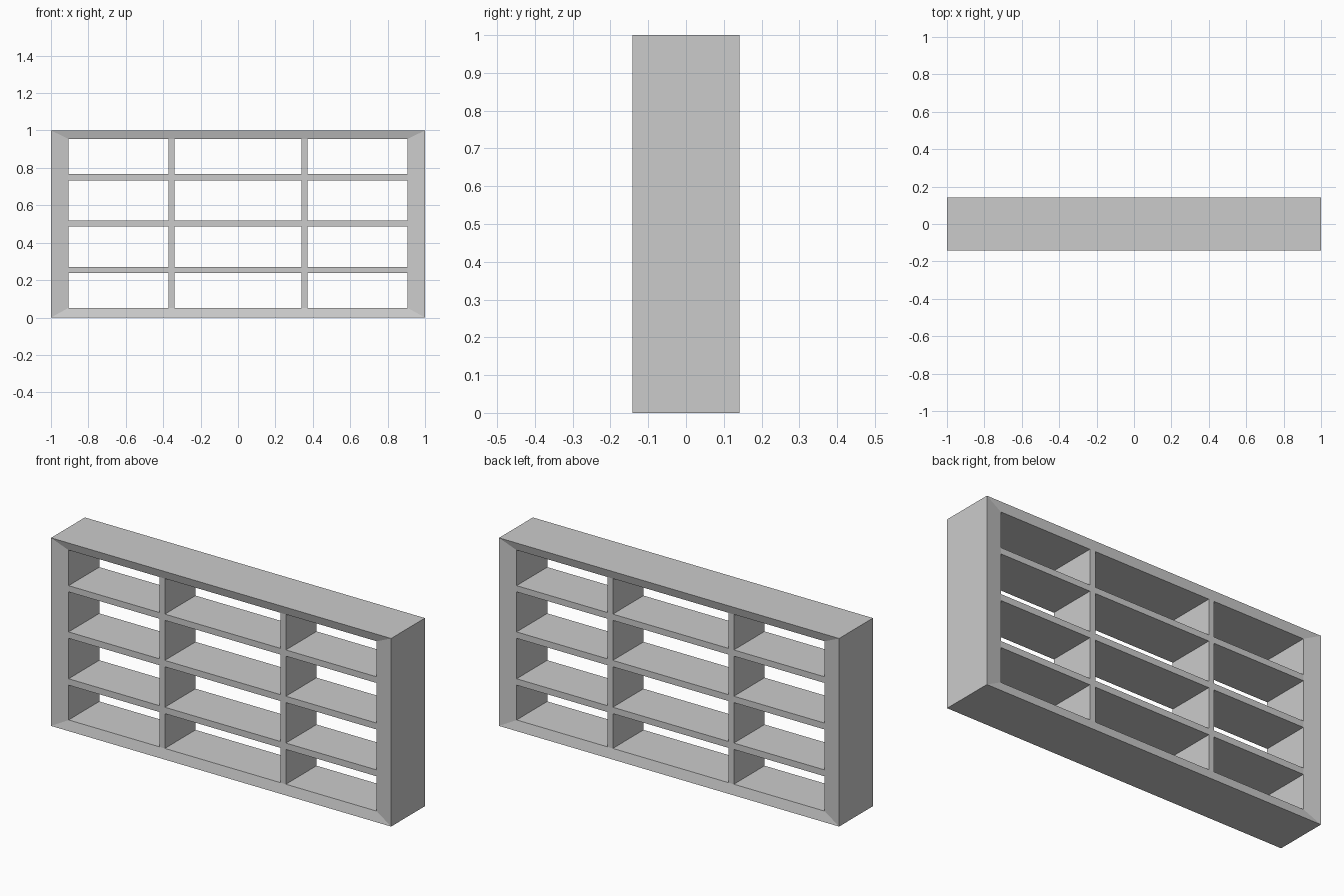
import bpy
import bmesh

if "Cube" in bpy.data.objects:
    bpy.data.objects.remove(bpy.data.objects["Cube"])

DEPTH = 0.142        # half depth at the outer rim
INSET = 0.129        # half depth of the dividers and shelves
# Inner lattice lines: solid strips and openings alternate
XS = [-0.906, -0.372, -0.340, 0.340, 0.372, 0.906]
ZS = [0.052, 0.237, 0.271, 0.486, 0.520, 0.733, 0.766, 0.955]

bm = bmesh.new()
grid = [[bm.verts.new((x, -INSET, z)) for z in ZS] for x in XS]

# Full front grid
cells = []
for i in range(len(XS) - 1):
    for j in range(len(ZS) - 1):
        f = bm.faces.new((grid[i][j], grid[i + 1][j],
                          grid[i + 1][j + 1], grid[i][j + 1]))
        if i % 2 == 0 and j % 2 == 0:
            cells.append(f)

# Mitred, gently sloping outer frame grown from the grid perimeter
rim = [e for e in bm.edges if e.is_boundary]
grown = bmesh.ops.extrude_edge_only(bm, edges=rim)["geom"]
for v in (g for g in grown if isinstance(g, bmesh.types.BMVert)):
    v.co.y = -DEPTH
    if abs(v.co.x) > 0.9:
        v.co.x = 1 if v.co.x > 0 else -1
    if v.co.z < 0.06:
        v.co.z = 0
    elif v.co.z > 0.95:
        v.co.z = 1

# Open the compartments
bmesh.ops.delete(bm, geom=cells, context='FACES')

# Walls and mirrored back
back = bmesh.ops.extrude_face_region(bm, geom=bm.faces[:],
                                     use_keep_orig=True)["geom"]
for v in (g for g in back if isinstance(g, bmesh.types.BMVert)):
    v.co.y = -v.co.y
bmesh.ops.recalc_face_normals(bm, faces=bm.faces[:])

mesh = bpy.data.meshes.new("open_shelf_unit")
bm.to_mesh(mesh)
bm.free()
bpy.context.collection.objects.link(bpy.data.objects.new("open_shelf_unit", mesh))
